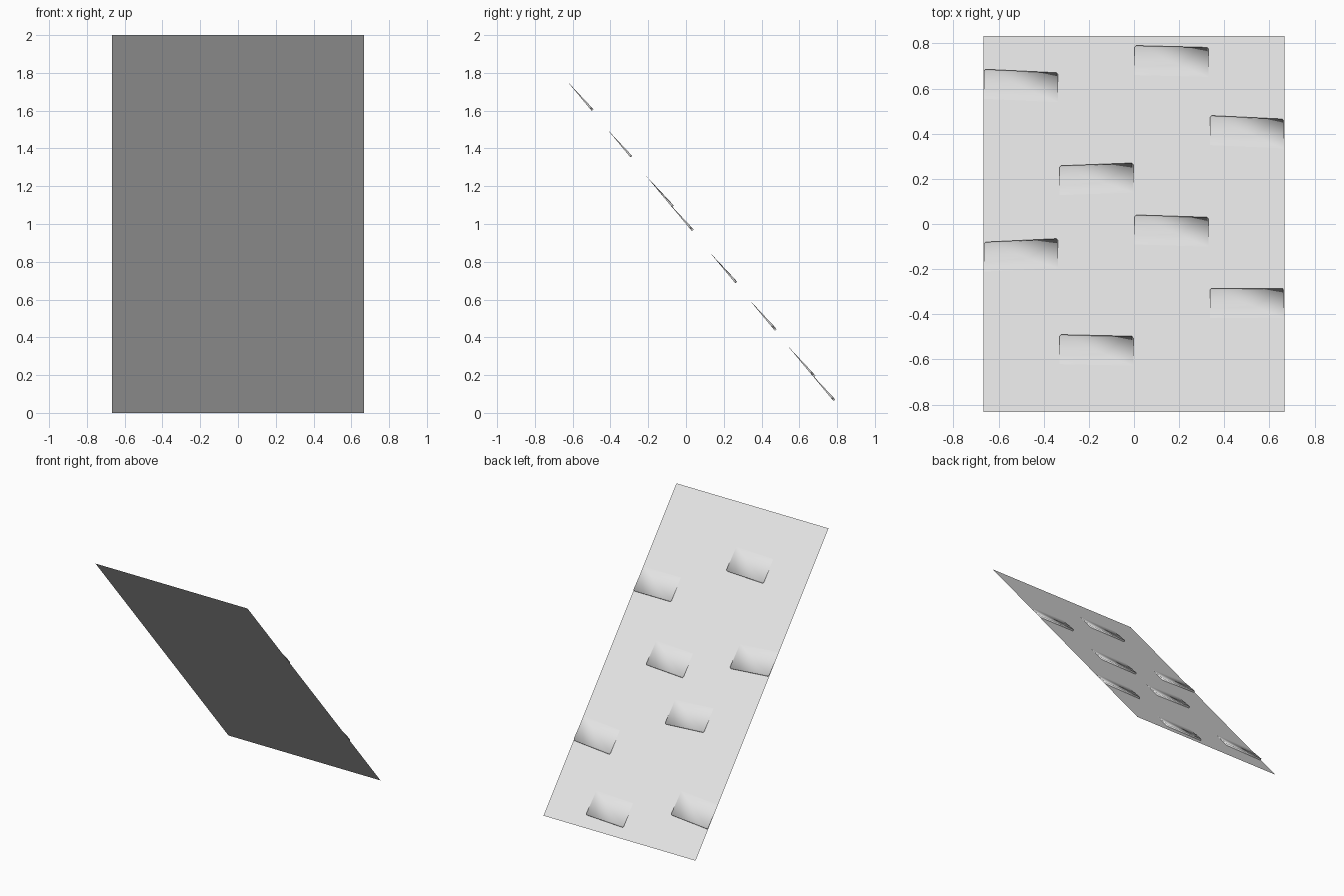
import bpy
from mathutils import Vector

if "Cube" in bpy.data.objects:
    bpy.data.objects.remove(bpy.data.objects["Cube"], do_unlink=True)

# One plain grey material
grey = bpy.data.materials.new("light_grey")
grey.use_nodes = True
colour = (0.8, 0.8, 0.8, 1)
grey.diffuse_color = colour
grey.node_tree.nodes["Principled BSDF"].inputs["Base Color"].default_value = colour

SLOPE = 1.2
HALF_W, HALF_D = 0.667, 0.833
NORMAL = Vector((0, SLOPE, 1)).normalized()


def on_roof(x, y, height=0.0):
    """Point on the slope at (x, y), lifted along its normal."""
    return Vector((x, y, 1 - SLOPE * y)) + NORMAL * height


def make(name, verts, faces, smooth=False):
    mesh = bpy.data.meshes.new(name)
    mesh.from_pydata(verts, [], faces)
    mesh.materials.append(grey)
    mesh.polygons.foreach_set("use_smooth", [smooth] * len(faces))
    mesh.update()
    obj = bpy.data.objects.new(name, mesh)
    bpy.context.collection.objects.link(obj)
    return obj


# Thin sloping sheet
w, d = HALF_W, HALF_D
make("roof_sheet", [on_roof(*p) for p in ((-w, -d), (w, -d), (w, d), (-w, d))],
     [(0, 1, 2, 3)])


# Raised tile: flush at its upper edge, lifted at its lower edge
def tile(name, column, y_left, y_right, length=0.122, lift=0.012, corner=0.007):
    x0 = -HALF_W + column * HALF_W / 2 + 0.003
    x1 = x0 + HALF_W / 2 - 0.006
    yl, yr = y_left - 0.009, y_right - 0.009
    high = [(x0, yl - length), (x1, yr - length)]
    low = [(x1, yr - corner), (x1 - corner, yr), (x0 + corner, yl), (x0, yl - corner)]
    rise = [lift * (1 - corner / length), lift, lift, lift * (1 - corner / length)]
    verts = [on_roof(*p, 0.0004) for p in high]
    verts += [on_roof(*p, h) for p, h in zip(low, rise)]
    verts += [on_roof(*p) for p in low]
    faces = [(0, 1, 2, 3, 4, 5), (1, 6, 2), (0, 5, 9)]
    faces += [(i, i + 4, i + 5, i + 1) for i in (2, 3, 4)]
    make(name, verts, faces, smooth=True)


# Column, then lower edge position at its two ends
tiles = [
    (0, 0.685, 0.67), (0, -0.08, -0.065),
    (1, 0.258, 0.27), (1, -0.49, -0.497),
    (2, 0.79, 0.782), (2, 0.04, 0.03),
    (3, 0.48, 0.465), (3, -0.285, -0.285),
]
for number, spec in enumerate(tiles, 1):
    tile(f"raised_tile_{number}", *spec)
